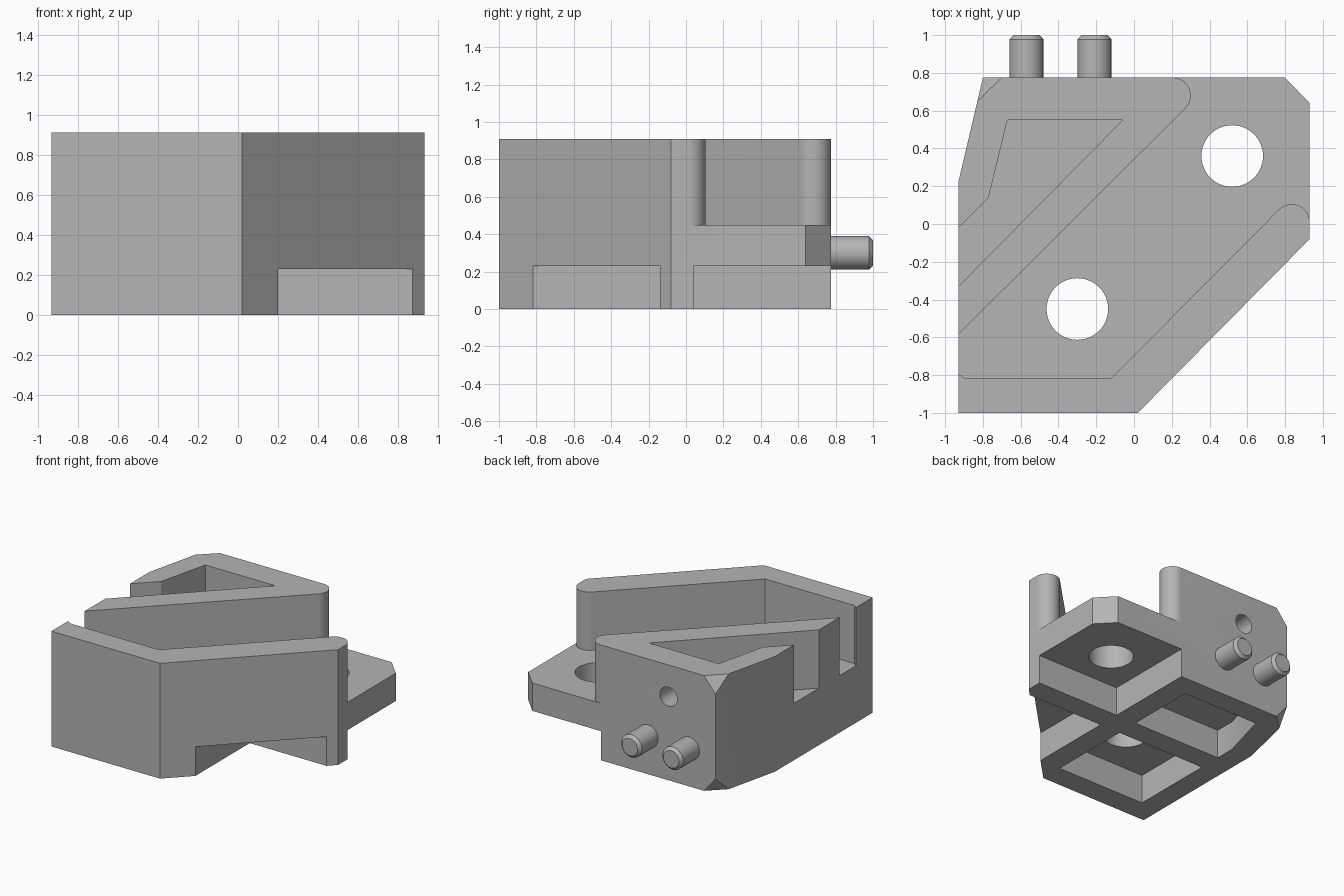
import bpy, bmesh
from math import cos, sin, radians, pi
from mathutils import Vector, Matrix

if "Cube" in bpy.data.objects:
    bpy.data.objects.remove(bpy.data.objects["Cube"], do_unlink=True)

H, FLOOR, UNDER = 0.91, 0.45, 0.23    # overall height, upper floor, underside recess
RIM = 0.095                           # radius of the rounded wall ends

grey = bpy.data.materials.new("plain grey")
grey.use_nodes = True
grey.diffuse_color = (0.46, 0.46, 0.46, 1)
grey.node_tree.nodes["Principled BSDF"].inputs["Base Color"].default_value = (0.46, 0.46, 0.46, 1)


def add_object(name, bm):
    bmesh.ops.recalc_face_normals(bm, faces=bm.faces)
    mesh = bpy.data.meshes.new(name)
    bm.to_mesh(mesh)
    bm.free()
    mesh.materials.append(grey)
    obj = bpy.data.objects.new(name, mesh)
    bpy.context.collection.objects.link(obj)
    return obj


def prism(outline, z0, z1):
    bm = bmesh.new()
    face = bm.faces.new([bm.verts.new((x, y, z0)) for x, y in outline])
    up = bmesh.ops.extrude_face_region(bm, geom=[face])["geom"]
    bmesh.ops.translate(bm, vec=(0, 0, z1 - z0),
                        verts=[v for v in up if isinstance(v, bmesh.types.BMVert)])
    return bm


def cylinder(x, y, z, radius, depth, along_y=False):
    bm = bmesh.new()
    turn = Matrix.Rotation(-pi / 2, 4, "X") if along_y else Matrix()
    bmesh.ops.create_cone(bm, cap_ends=True, segments=48, radius1=radius, radius2=radius,
                          depth=depth, matrix=Matrix.Translation((x, y, z)) @ turn)
    return bm


def arc(cx, cy, start, end, steps=16):
    angles = [radians(start + (end - start) * i / steps) for i in range(steps + 1)]
    return [(cx + RIM * cos(a), cy + RIM * sin(a)) for a in angles]


def cut(target, bm):
    cutter = add_object("cutter", bm)
    cutter.hide_render = True
    mod = target.modifiers.new("cut", "BOOLEAN")
    mod.operation, mod.solver, mod.object = "DIFFERENCE", "EXACT", cutter
    graph = bpy.context.evaluated_depsgraph_get()
    mesh = bpy.data.meshes.new_from_object(target.evaluated_get(graph))
    target.modifiers.clear()
    target.data = mesh
    bpy.data.objects.remove(cutter, do_unlink=True)


def smooth(obj):
    bpy.ops.object.select_all(action="DESELECT")
    obj.select_set(True)
    bpy.context.view_layer.objects.active = obj
    bpy.ops.object.shade_smooth_by_angle(angle=radians(30))


# Block outline, with the rear right corner chopped at top and bottom
block = prism([(-0.93, -1), (0.02, -1), (0.93, -0.08), (0.93, 0.64), (0.8, 0.775),
               (-0.8, 0.775), (-0.93, 0.22)], 0, H)
for z_face, z_tip in ((H, H - 0.12), (0, 0.12)):
    a = Vector((-0.83, 0.65, z_face))
    b = Vector((-0.7, 0.775, z_face))
    c = Vector((-0.8, 0.775, z_tip))
    normal = (b - a).cross(c - a)
    if normal.x > 0:
        normal.negate()
    bmesh.ops.bisect_plane(block, geom=block.verts[:] + block.edges[:] + block.faces[:],
                           plane_co=a, plane_no=normal, clear_outer=True)
    bmesh.ops.holes_fill(block, edges=[e for e in block.edges if e.is_boundary])
body = add_object("body", block)

# Diagonal channel between the two rounded walls, open over the corner plate
channel = [(-1.2, -0.79), (-0.93, -0.79), (-0.9, -0.815), (-0.12, -0.815)]
channel += arc(0.835, 0.01, 135, 0)
channel += [(1.2, 0.01), (1.2, 1.2), (0.205, 1.2)]
channel += arc(0.205, 0.68, 90, -45)
channel += [(-0.93, -0.585), (-1.2, -0.855 + 0.0)]
channel[-1] = (-1.2, -0.585)
cut(body, prism(channel, FLOOR, 1.2))

# Upper pocket, open to the right side
cut(body, prism([(-0.67, 0.55), (-0.06, 0.55), (-0.93, -0.33), (-1.2, -0.33),
                 (-1.2, -0.02), (-0.93, -0.02), (-0.77, 0.14)], FLOOR, 1.2))

# Underside: corner step, open triangle and two pockets, leaving crossed ribs
recesses = [
    [(0.2, 0.04), (1.2, 0.04), (1.2, 1.2), (0.2, 1.2)],
    [(0.2, -0.14), (0.2, -0.82), (0.4, -1.02), (1.08, -0.34), (0.88, -0.14)],
    [(-0.76, -0.815), (0.02, -0.815), (0.02, -0.14), (-0.76, -0.14)],
    [(0.02, 0.04), (0.02, 0.6), (-0.65, 0.6), (-0.76, 0.2), (-0.76, 0.04)],
]
for outline in recesses:
    cut(body, prism(outline, -0.2, UNDER))

# Bolt holes through the floor and a small hole through the back wall
for x, y in ((0.52, 0.36), (-0.3, -0.45)):
    cut(body, cylinder(x, y, 0.3, 0.163, 1))
cut(body, cylinder(-0.39, 0.7, 0.66, 0.075, 0.5, along_y=True))
smooth(body)

# Two chamfered locating pins on the back
for name, x in (("right_pin", -0.57), ("left_pin", -0.21)):
    bm = cylinder(x, 0.85, 0.3, 0.09, 0.3, along_y=True)
    tip = [e for e in bm.edges if all(v.co.y > 0.99 for v in e.verts)]
    bmesh.ops.bevel(bm, geom=tip, offset=0.022, segments=1, affect="EDGES")
    smooth(add_object(name, bm))
